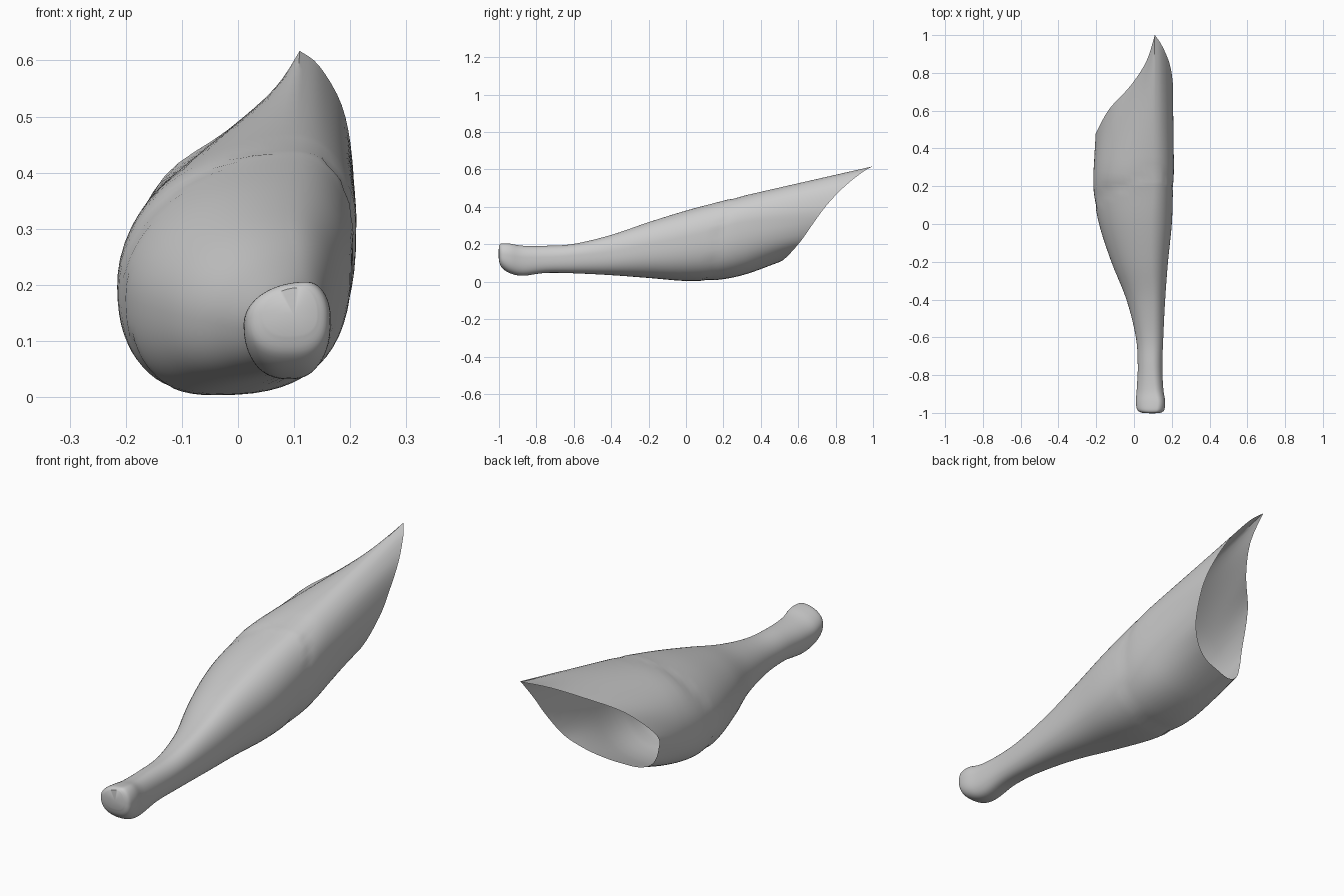
import bpy, math
from mathutils import Vector

if "Cube" in bpy.data.objects:
    bpy.data.objects.remove(bpy.data.objects["Cube"])

COLS, STEPS = 64, 5

# Cross-sections along y: y, left (x, z), top (x, z), right (x, z), bottom (x, z)
SECTIONS = [
    (-1.00, .045, .15, .11, .195, .14, .15, .09, .11),
    (-.985, .018, .14, .12, .205, .160, .145, .09, .075),
    (-.94, .010, .13, .125, .203, .165, .14, .09, .045),
    (-.87, .015, .12, .11, .192, .155, .13, .09, .032),
    (-.75, .020, .12, .10, .192, .150, .13, .09, .047),
    (-.60, .010, .12, .10, .202, .155, .14, .08, .045),
    (-.40, -.040, .13, .10, .250, .165, .16, .05, .035),
    (-.20, -.120, .15, .09, .318, .180, .20, .00, .020),
    (.00, -.185, .17, .09, .380, .200, .24, -.04, .004),
    (.17, -.213, .19, .10, .425, .206, .28, -.05, .010),
    (.32, -.212, .21, .10, .462, .211, .32, -.05, .040),
]
# Open rim, from the tip down the left side, across the bottom and up the right
RIM = [
    (.11, 1, .617), (.065, .86, .55), (-.02, .73, .475), (-.13, .61, .395),
    (-.197, .49, .27), (-.198, .475, .20), (-.175, .48, .135), (-.12, .49, .105),
    (-.04, .51, .11), (.04, .53, .125), (.11, .565, .16), (.17, .62, .225),
    (.203, .70, .34), (.203, .77, .43), (.185, .86, .52), (.145, .95, .59),
    (.11, 1, .617),
]


def spline(pts, t):
    """Catmull-Rom point at t, measured in control-point intervals."""
    i = min(int(t), len(pts) - 2)
    u = t - i
    b, c = pts[i], pts[i + 1]
    a = pts[i - 1] if i else b
    d = pts[i + 2] if i + 2 < len(pts) else c
    m0, m1 = (c - a) / 2, (d - b) / 2
    return (b * (2*u**3 - 3*u**2 + 1) + m0 * (u**3 - 2*u**2 + u)
            + c * (3*u**2 - 2*u**3) + m1 * (u**3 - u**2))


def section_point(s, a):
    """Four quarter-superellipses joined at left, top, right and bottom."""
    y, lx, lz, tx, tz, rx, rz, bx, bz = s
    sn, cs = math.sin(a), math.cos(a)
    sx, sz = (lx, lz) if sn > 0 else (rx, rz)
    ex, ez = (tx, tz) if cs > 0 else (bx, bz)
    p = 1 if cs > 0 else (.85 if sn > 0 else .75)
    return Vector((ex + (sx - ex) * abs(sn)**p, y, sz + (ez - sz) * abs(cs)**p))


# Lengthwise columns, each a spline through the sections to the rim
rim = [Vector(p) for p in RIM]
columns = []
for j in range(COLS):
    a = 2 * math.pi * j / COLS
    ctrl = [section_point(s, a) for s in SECTIONS]
    ctrl.append(spline(rim, 16 * j / COLS))
    n = (len(ctrl) - 2) * STEPS
    col = [spline(ctrl, k / STEPS) for k in range(n)]
    col += [spline(ctrl, len(ctrl) - 2 + k / 12) for k in range(13)]
    # Shallow seam groove round the body
    seam = .17 + .07 * math.cos(a) - .08 * max(0, math.sin(a))
    for v in col:
        d = (v.y - seam) / .07
        if 0 <= d < 1:
            k = 1 - .018 * (1 - d)
            v.x, v.z = .03 + (v.x - .03) * k, .22 + (v.z - .22) * k
    columns.append(col)

rows = len(columns[0])
verts = [columns[j][i] for i in range(rows) for j in range(COLS)]
faces = []
for i in range(rows - 1):
    for j in range(COLS):
        k = (j + 1) % COLS
        faces.append((i*COLS + j, (i+1)*COLS + j, (i+1)*COLS + k, i*COLS + k))
# Slightly domed cap closing the narrow end
verts.append(Vector((.10, -1.003, .145)))
faces += [(len(verts) - 1, j, (j + 1) % COLS) for j in range(COLS)]

mesh = bpy.data.meshes.new("pointed_scoop")
mesh.from_pydata(verts, [], faces)
scoop = bpy.data.objects.new("pointed_scoop", mesh)
bpy.context.collection.objects.link(scoop)
bpy.context.view_layer.objects.active = scoop
scoop.select_set(True)
bpy.ops.object.mode_set(mode='EDIT')
bpy.ops.mesh.select_all(action='SELECT')
bpy.ops.mesh.normals_make_consistent(inside=False)
bpy.ops.object.mode_set(mode='OBJECT')
bpy.ops.object.shade_smooth_by_angle(angle=math.radians(40))
